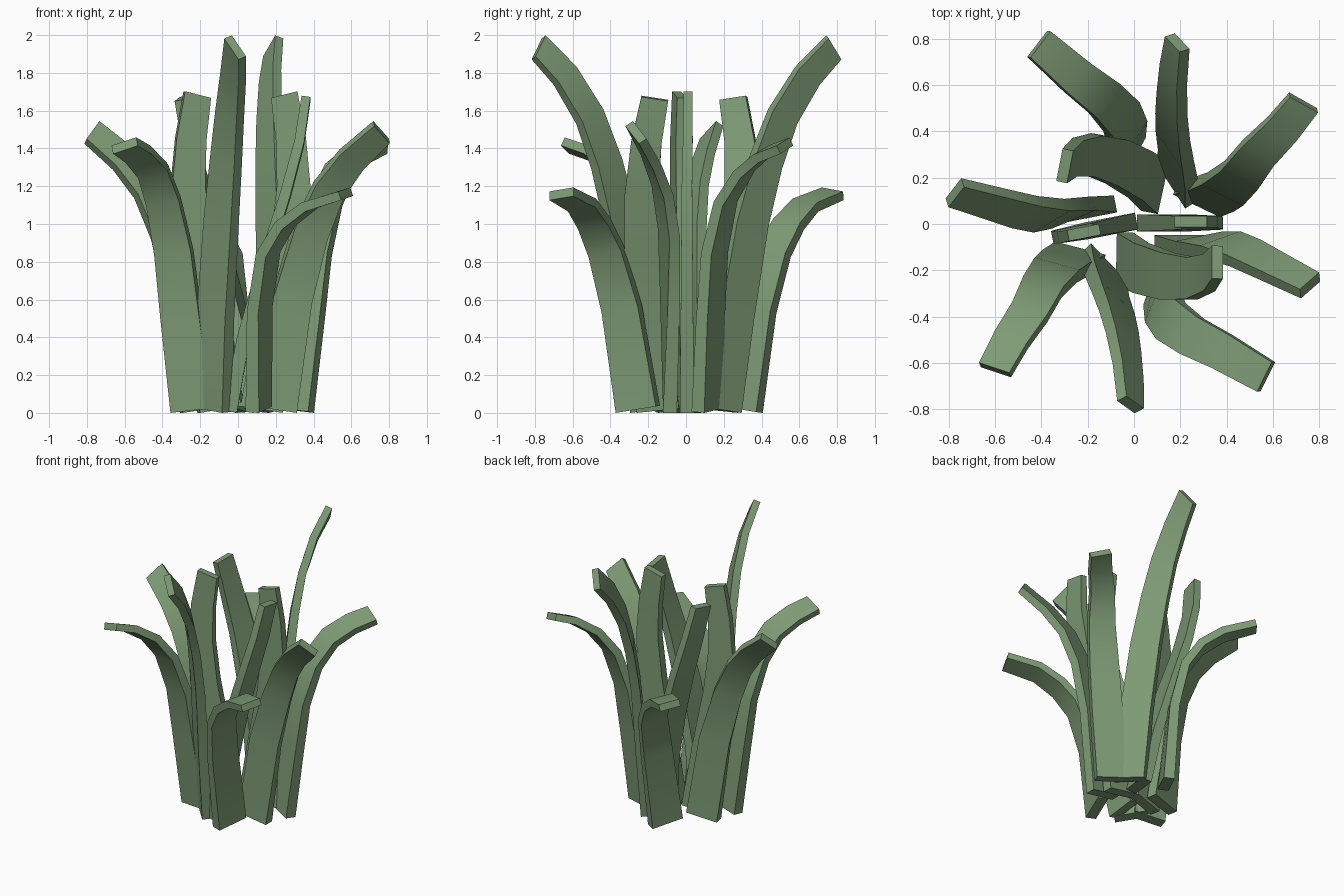
import bpy, bmesh, math
from mathutils import Vector, Matrix

if "Cube" in bpy.data.objects:
    bpy.data.objects.remove(bpy.data.objects["Cube"])

mat = bpy.data.materials.new("leaf_green")
mat.diffuse_color = (0.21, 0.33, 0.18, 1)
mat.use_nodes = True
mat.node_tree.nodes["Principled BSDF"].inputs["Base Color"].default_value = mat.diffuse_color


def blade(name, path, w_base, w_tip, place):
    """Sweep a tapering rectangle along a path, its width turning from w_base to w_tip."""
    pts = [Vector(p) for p in path]
    dist = [0.0]
    for a, b in zip(pts, pts[1:]):
        dist.append(dist[-1] + (b - a).length)
    wa, wb = Vector(w_base).normalized(), Vector(w_tip).normalized()
    bm = bmesh.new()
    rings = []
    for i, p in enumerate(pts):
        t = dist[i] / dist[-1]
        tan = (pts[min(i + 1, len(pts) - 1)] - pts[max(i - 1, 0)]).normalized()
        w = wa.lerp(wb, t)
        n = tan.cross(w).normalized()
        if i < len(pts) - 1:  # the tip keeps its own slanted cut
            w = (w - tan * w.dot(tan)).normalized()
        hw = 0.113 - 0.024 * t if t < 0.5 else 0.101 - 0.029 * (t - 0.5) / 0.5
        ht = 0.037 - 0.013 * t
        rings.append([bm.verts.new(place @ (p + w * hw * a + n * ht * b))
                      for a, b in ((-1, -1), (1, -1), (1, 1), (-1, 1))])
    for r, s in zip(rings, rings[1:]):
        for k in range(4):
            j = (k + 1) % 4
            bm.faces.new((r[k], r[j], s[j], s[k]))
    bm.faces.new(rings[0][::-1])
    bm.faces.new(rings[-1])
    bmesh.ops.recalc_face_normals(bm, faces=bm.faces)
    # foot rests on the ground
    low = min(v.co.z for v in bm.verts)
    for v in rings[0]:
        v.co.z -= low
    me = bpy.data.meshes.new(name)
    bm.to_mesh(me)
    bm.free()
    me.materials.append(mat)
    ob = bpy.data.objects.new(name, me)
    bpy.context.collection.objects.link(ob)
    bpy.ops.object.select_all(action='DESELECT')
    ob.select_set(True)
    bpy.context.view_layer.objects.active = ob
    bpy.ops.object.shade_smooth_by_angle(angle=math.radians(45))


def pair(name, path, w_base, w_tip, turn):
    """One blade and its copy turned to the other side of the tuft."""
    blade(name + "_a", path, w_base, w_tip, Matrix())
    spin = Matrix.Rotation(math.radians(turn), 4, 'Z')
    blade(name + "_b", path, w_base, w_tip, Matrix.Translation((.023, .02, 0)) @ spin)


# tall blades curving outward edge-on
pair("tall_blade",
     [(-.135, -.19, .03), (-.12, -.26, .5), (-.09, -.34, 1.0), (-.065, -.42, 1.32),
      (-.045, -.51, 1.57), (-.025, -.64, 1.785), (-.015, -.78, 1.935)],
     (-.15, .16, 0), (-.085, .06, .125), 169)

# broad blades folding over their face
pair("broad_blade",
     [(-.24, -.14, .03), (-.30, -.17, .5), (-.34, -.2, .85), (-.395, -.27, 1.12),
      (-.45, -.38, 1.28), (-.53, -.5, 1.37), (-.6, -.63, 1.415)],
     (-.2, .05, 0), (-.12, .04, -.04), 169)

# short drooping blades
pair("drooping_blade",
     [(.11, -.255, .03), (.115, -.34, .55), (.16, -.42, .85), (.25, -.485, 1.0),
      (.38, -.55, 1.1), (.57, -.66, 1.16)],
     (.07, .22, 0), (.06, .12, .02), 169)

# side blades leaning out and twisting
pair("side_blade",
     [(.2, -.085, .03), (.285, -.085, .6), (.38, -.09, .95), (.48, -.125, 1.18),
      (.6, -.185, 1.34), (.76, -.265, 1.485)],
     (1, 0, 0), (.08, .07, -.09), 191)

# crossing blades leaning over the middle
pair("crossing_blade",
     [(-.04, -.15, .03), (.03, -.19, .4), (.14, -.225, .8), (.25, -.235, 1.15),
      (.325, -.21, 1.43), (.36, -.165, 1.665)],
     (0, 1, 0), (0, .13, -.02), 169)

# upright inner blades
pair("inner_blade",
     [(.125, .005, .03), (.2, .005, .5), (.27, .005, .9), (.295, .005, 1.2),
      (.28, .01, 1.45), (.245, .01, 1.685)],
     (1, 0, 0), (.12, 0, .03), 191)
